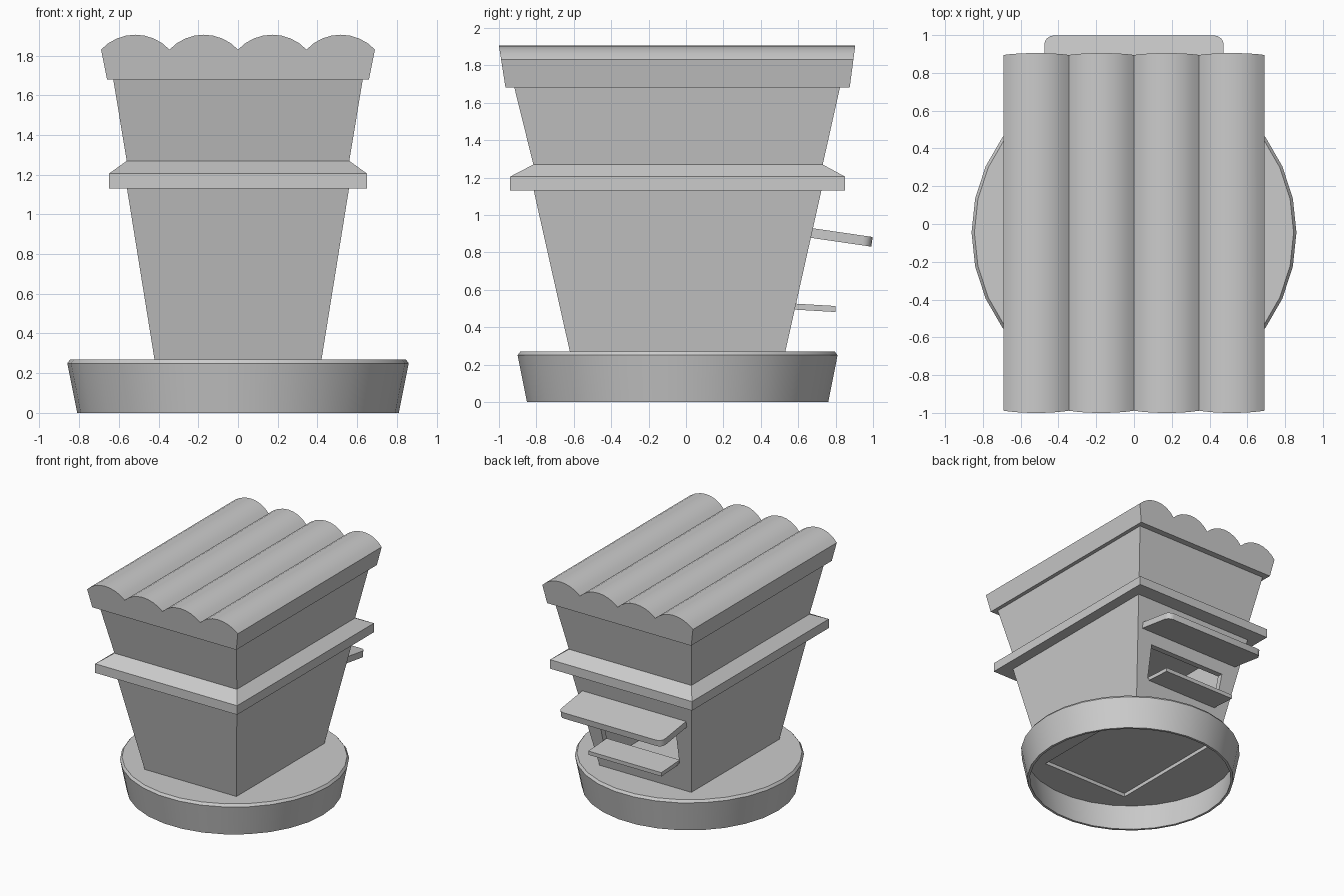
import bpy, bmesh, math

if "Cube" in bpy.data.objects:
    bpy.data.objects.remove(bpy.data.objects["Cube"])

YC = -0.045  # centre of the body and base in y


def loft(name, rings, smooth=False):
    """Closed solid through matching rings of points."""
    bm = bmesh.new()
    rows = [[bm.verts.new(p) for p in ring] for ring in rings]
    n = len(rows[0])
    for a, b in zip(rows, rows[1:]):
        for i in range(n):
            j = (i + 1) % n
            bm.faces.new((a[i], a[j], b[j], b[i]))
    bm.faces.new(rows[0][::-1])
    bm.faces.new(rows[-1])
    bmesh.ops.recalc_face_normals(bm, faces=bm.faces)
    me = bpy.data.meshes.new(name)
    bm.to_mesh(me)
    bm.free()
    ob = bpy.data.objects.new(name, me)
    bpy.context.collection.objects.link(ob)
    if smooth:
        bpy.ops.object.select_all(action='DESELECT')
        ob.select_set(True)
        bpy.context.view_layer.objects.active = ob
        bpy.ops.object.shade_smooth_by_angle(angle=math.radians(30))
    return ob


def rect(hx, y0, y1, z):
    return [(-hx, y0, z), (hx, y0, z), (hx, y1, z), (-hx, y1, z)]


def circle(r, z, n=30):
    return [(r * math.cos(2 * math.pi * i / n),
             YC + r * math.sin(2 * math.pi * i / n), z) for i in range(n)]


def cut(ob, cutter):
    cutter.hide_render = True
    cutter.hide_viewport = False
    cutter.display_type = 'WIRE'
    m = ob.modifiers.new("cut", 'BOOLEAN')
    m.operation = 'DIFFERENCE'
    m.solver = 'EXACT'
    m.object = cutter


def slab(name, hx, y0, z0, y1, z1, thick, r):
    """Sloping board on the back wall with rounded outer corners."""
    length = math.hypot(y1 - y0, z1 - z0)
    cy, cz = (y1 - y0) / length, (z1 - z0) / length
    pts = [(-hx, 0), (hx, 0)]
    if r:
        for sx, a0 in ((1, 0), (-1, 90)):
            for k in range(5):
                a = math.radians(a0 + 22.5 * k)
                pts.append((sx * (hx - r) + r * math.cos(a),
                            length - r + r * math.sin(a)))
    else:
        pts += [(hx, length), (-hx, length)]
    top = [(x, y0 + t * cy, z0 + t * cz) for x, t in pts]
    low = [(x, y + cz * thick, z - cy * thick) for x, y, z in top]
    return loft(name, [low, top], True)


# round base: hollow dish, open below, with a rectangular recess under the body
base = loft("round_base", [circle(0.845, 0.27), circle(0.86, 0.25), circle(0.81, 0),
                           circle(0.79, 0), circle(0.832, 0.235)], True)
cut(base, loft("base_recess_cutter", [rect(0.405, -0.60, 0.51, 0.15),
                                      rect(0.405, -0.60, 0.51, 0.35)]))

# tapered lower body, hollow with a back entrance
body = loft("lower_body", [rect(0.42, -0.62, 0.53, 0.265), rect(0.56, -0.815, 0.725, 1.135)])
cut(body, loft("interior_cutter", [rect(0.38, -0.58, 0.49, 0.31),
                                   rect(0.505, -0.76, 0.67, 1.09)]))
cut(body, loft("entrance_cutter", [rect(0.35, 0.3, 0.9, 0.51), rect(0.36, 0.3, 0.9, 0.78)]))

# middle ledge with sloped top
loft("middle_ledge", [rect(0.65, -0.94, 0.85, 1.13), rect(0.65, -0.94, 0.85, 1.205),
                      rect(0.56, -0.815, 0.73, 1.27)])

# tapered upper body
loft("upper_body", [rect(0.56, -0.815, 0.73, 1.265), rect(0.63, -0.92, 0.825, 1.69)])

# roof block with four rounded ridges running front to back
profile = [(-0.66, 1.68), (0.66, 1.68)]
W, SAG, SEG = 0.345, 0.075, 8
R = ((W / 2) ** 2 + SAG ** 2) / (2 * SAG)
half = math.asin(W / 2 / R)
for ridge in range(4):
    cx = 1.5 * W - ridge * W
    for k in range(SEG + (ridge == 3)):
        a = half - 2 * half * k / SEG
        profile.append((cx + R * math.sin(a), 1.905 - R + R * math.cos(a)))
loft("ridged_roof", [[(x, -0.965 - 0.156 * (z - 1.68), z) for x, z in profile],
                     [(x, 0.875 + 0.133 * (z - 1.68), z) for x, z in profile]], True)

# awning above the entrance and landing board below it
slab("entrance_awning", 0.475, 0.655, 0.932, 0.998, 0.882, 0.052, 0.05)
slab("landing_board", 0.335, 0.56, 0.527, 0.80, 0.513, 0.032, 0)
